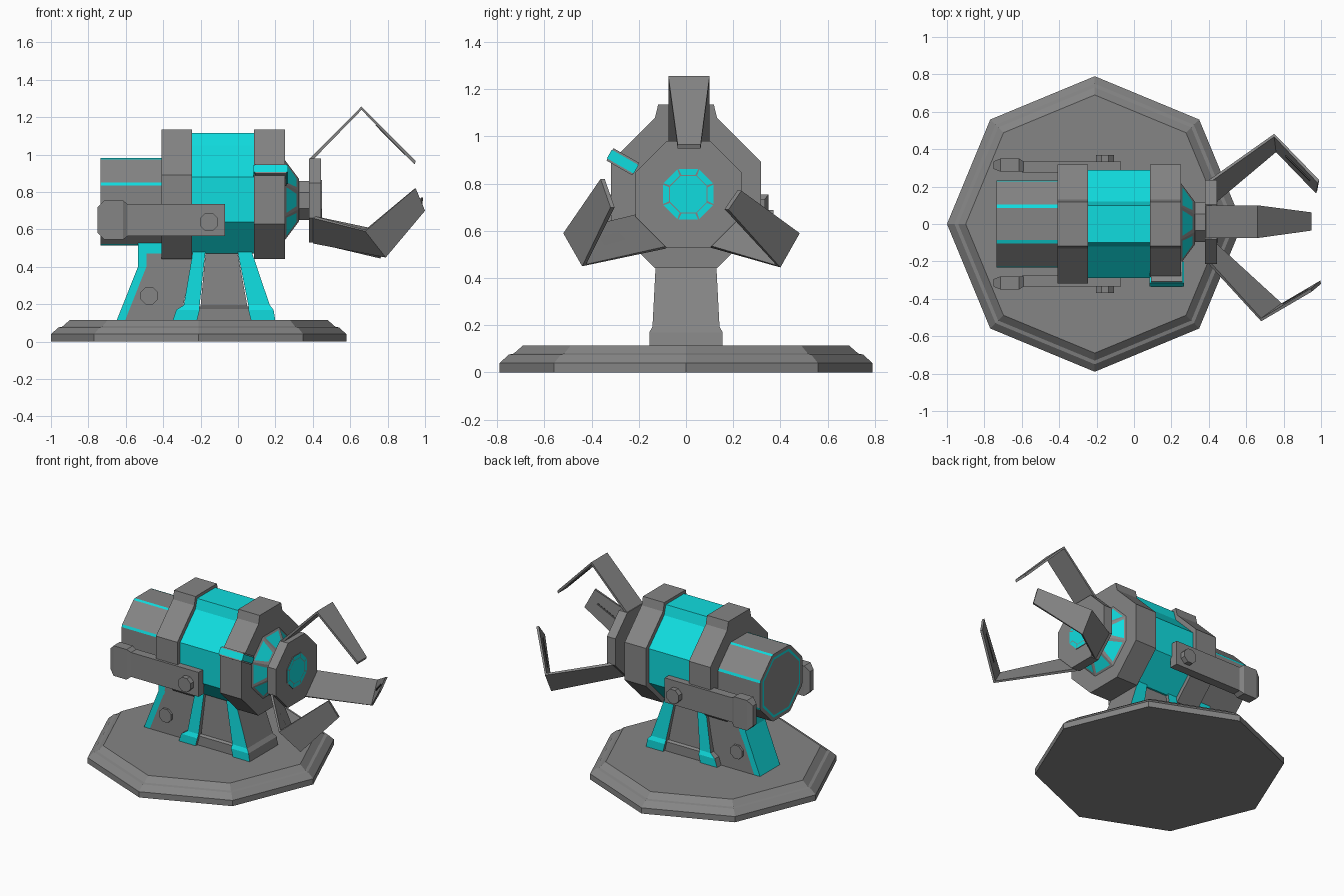
import bpy, bmesh
from math import sin, cos, pi
from mathutils import Vector, Matrix

cube = bpy.data.objects.get("Cube")
if cube:
    bpy.data.objects.remove(cube, do_unlink=True)


def material(name, rgb):
    m = bpy.data.materials.new(name)
    m.use_nodes = True
    m.diffuse_color = (*rgb, 1)
    m.node_tree.nodes["Principled BSDF"].inputs["Base Color"].default_value = (*rgb, 1)
    return m


GRAY = material("metal gray", (0.235, 0.235, 0.235))
CYAN = material("bright cyan", (0.005, 0.72, 0.74))
DARK = material("slot gray", (0.07, 0.07, 0.07))


def finish(name, bm, mats):
    mesh = bpy.data.meshes.new(name)
    bm.to_mesh(mesh)
    bm.free()
    ob = bpy.data.objects.new(name, mesh)
    bpy.context.collection.objects.link(ob)
    for m in mats:
        mesh.materials.append(m)
    return ob


def loft_bm(loops):
    """Closed solid through a list of equal-length vertex loops."""
    bm = bmesh.new()
    rows = [[bm.verts.new(p) for p in loop] for loop in loops]
    n = len(rows[0])
    for a, b in zip(rows, rows[1:]):
        for i in range(n):
            j = (i + 1) % n
            bm.faces.new((a[i], a[j], b[j], b[i]))
    bm.faces.new(rows[0])
    bm.faces.new(rows[-1])
    bmesh.ops.recalc_face_normals(bm, faces=bm.faces)
    return bm


def loft(name, loops, mats=(GRAY,), rule=None):
    bm = loft_bm(loops)
    if rule:
        for f in bm.faces:
            f.material_index = rule(f)
    return finish(name, bm, mats)


def octagon(a, turn=pi / 8):
    r = a / cos(pi / 8)
    return [(r * cos(turn + k * pi / 4), r * sin(turn + k * pi / 4)) for k in range(8)]


def along_x(x, outline, cz, cy=0):
    return [(x, cy + u, cz + v) for u, v in outline]


def block(name, sections, mats=(GRAY,), rule=None):
    """Tapered block from (z, x0, x1, half depth) sections."""
    return loft(name, [[(x0, -h, z), (x1, -h, z), (x1, h, z), (x0, h, z)]
                       for z, x0, x1, h in sections], mats, rule)


def bolt(name, x, z, r, y0, y1):
    return loft(name, [[(x + u, y, z + v) for u, v in octagon(r)] for y in (y0, y1)])


# Stepped octagonal base
c = cos(pi / 8)
loft("base", [[(-0.21 + u, v, z) for u, v in octagon(r * c, 0)]
              for z, r in ((0, 0.79), (0.04, 0.79), (0.076, 0.75), (0.08, 0.73), (0.115, 0.69))])

# Main barrel and its two collars, each with a raised top rib
MID = 0.76


def ribbed(a, half, top):
    o = octagon(a)
    return o[:2] + [(half, top - MID), (-half, top - MID)] + o[2:]


def ribbed_part(name, x0, x1, a, half, top, mat):
    p = ribbed(a, half, top)
    loft(name, [along_x(x, p, MID) for x in (x0, x1)], (mat,))


ribbed_part("barrel", -0.25, 0.09, 0.288, 0.1, 1.115, CYAN)
ribbed_part("rear_collar", -0.41, -0.245, 0.318, 0.118, 1.135, GRAY)
ribbed_part("front_collar", 0.085, 0.25, 0.318, 0.118, 1.135, GRAY)

# Tail with cyan edge stripes and an outlined end cap
verts = [Vector(p) for p in octagon(0.233)]
outline = []
for i, v in enumerate(verts):
    outline += [v.lerp(verts[i - 1], 0.05), v.lerp(verts[(i + 1) % 8], 0.05)]
bm = loft_bm([along_x(x, outline, 0.748) for x in (-0.735, -0.4)])
for f in bm.faces:
    f.material_index = int(f.calc_area() < 0.02)
cap = min(bm.faces, key=lambda f: f.calc_center_median().x)
bmesh.ops.inset_region(bm, faces=[cap], thickness=0.025)
edge = bmesh.ops.inset_region(bm, faces=[cap], thickness=0.016)["faces"]
for f in edge:
    f.material_index = 1
finish("tail", bm, (GRAY, CYAN))

# Nose cone with inset cyan windows
bm = loft_bm([along_x(x, octagon(a), 0.757, 0.005) for x, a in ((0.25, 0.215), (0.325, 0.115))])
sides = [f for f in bm.faces if len(f.verts) == 4]
bmesh.ops.inset_individual(bm, faces=sides, thickness=0.025)
for f in sides:
    f.material_index = 1
finish("nose_cone", bm, (GRAY, CYAN))

# Neck and claw hub
HY, HZ = 0.01, 0.755
loft("neck", [along_x(x, octagon(0.105), HZ, HY) for x in (0.31, 0.39)])
loft("claw_hub", [along_x(x, octagon(0.225), HZ, HY) for x in (0.38, 0.445)])

# Segmented lens
bm = loft_bm([along_x(x, octagon(0.11), HZ, HY) for x in (0.44, 0.449)])
lens = max(bm.faces, key=lambda f: f.calc_center_median().x)
rim = bmesh.ops.inset_region(bm, faces=[lens], thickness=0.035)["faces"]
bmesh.ops.inset_individual(bm, faces=rim, thickness=0.005)
for f in [lens] + rim:
    f.material_index = 1
finish("lens", bm, (GRAY, CYAN))


# Three bent claws, each given by edge pairs at hub, elbow and tip
def claw(name, pairs):
    axis = Vector((0.7, HY, HZ))
    pairs = [(Vector(a), Vector(b)) for a, b in pairs]
    loops = []
    for a, b in pairs:
        inward = (axis - (a + b) / 2)
        inward.x *= 0.3
        inward = inward.normalized() * 0.018
        loops.append([a, b, b + inward, a + inward])
    loft(name, loops)
    # Slim slot down the middle of the outer segment
    (a, b), (ta, tb) = pairs[1:]
    mid, end, side = (a + b) / 2, (ta + tb) / 2, (b - a).normalized() * 0.006
    normal = (end - mid).cross(side).normalized()
    if normal.dot(axis - mid) < 0:
        normal.negate()
    spots = []
    for t in (0.3, 0.85):
        p = mid.lerp(end, t) + normal * 0.012
        spots.append([p - side, p + side, p + side + normal * 0.006, p - side + normal * 0.006])
    loft(name + "_slot", spots, (DARK,))


claw("upper_claw", [((0.38, -0.075, 0.975), (0.38, 0.1, 0.975)),
                    ((0.66, -0.075, 1.257), (0.66, 0.1, 1.257)),
                    ((0.95, -0.035, 0.965), (0.95, 0.062, 0.965))])
claw("left_claw", [((0.4, 0.235, 0.66), (0.4, 0.1, 0.53)),
                   ((0.75, 0.482, 0.59), (0.76, 0.4, 0.445)),
                   ((0.99, 0.235, 0.77), (0.98, 0.18, 0.69))])
claw("right_claw", [((0.4, -0.215, 0.66), (0.4, -0.085, 0.525)),
                    ((0.68, -0.52, 0.59), (0.79, -0.44, 0.45)),
                    ((0.95, -0.362, 0.82), (1.0, -0.32, 0.7))])

# Side arms with a chamfered rear knob and a pivot bolt
for s, side in ((1, "left"), (-1, "right")):
    def section(x, h, y0, y1):
        return [(x, s * y, 0.65 + z) for y, z in ((y0, -h), (y1, -h), (y1, h), (y0, h))]
    loft(side + "_arm", [section(-0.6, 0.085, 0.275, 0.335), section(-0.07, 0.085, 0.275, 0.335)])
    loft(side + "_arm_knob", [section(-0.75, 0.07, 0.295, 0.335), section(-0.715, 0.105, 0.28, 0.35),
                              section(-0.615, 0.105, 0.28, 0.35), section(-0.59, 0.085, 0.28, 0.335)])
    bolt(side + "_arm_bolt", -0.155, 0.64, 0.048, s * 0.3, s * 0.37)
    bolt(side + "_support_bolt", -0.475, 0.245, 0.046, s * 0.09, s * 0.125)


# Sensor box on the front collar: gray casing with cyan faces
def tilted_box(name, size, mat):
    bm = bmesh.new()
    bmesh.ops.create_cube(bm, size=1)
    place = Matrix.Translation((0.175, -0.268, 0.893)) @ Matrix.Rotation(-0.52, 4, "X")
    bmesh.ops.transform(bm, verts=bm.verts, matrix=place @ Matrix.Diagonal((*size, 1)))
    finish(name, bm, (mat,))


tilted_box("sensor_casing", (0.17, 0.125, 0.06), GRAY)
tilted_box("sensor_light", (0.182, 0.131, 0.042), CYAN)

# Main pillar: recessed gray core between two cyan-sided legs
end_gray = lambda f: int(abs(f.normal.y) > 0.5)
block("pillar_core", [(0.11, -0.23, 0.08, 0.135), (0.18, -0.22, 0.07, 0.135),
                      (0.19, -0.2, 0.05, 0.12), (0.52, -0.17, -0.01, 0.105)])
block("pillar_rear_leg", [(0.11, -0.35, -0.22, 0.155), (0.17, -0.33, -0.205, 0.155),
                          (0.195, -0.29, -0.205, 0.142), (0.52, -0.235, -0.17, 0.125)],
      (GRAY, CYAN), end_gray)
block("pillar_front_leg", [(0.11, 0.07, 0.2, 0.155), (0.17, 0.055, 0.19, 0.155),
                           (0.195, 0.055, 0.17, 0.142), (0.52, -0.01, 0.06, 0.125)],
      (GRAY, CYAN), end_gray)

# Rear support: gray panel with a cyan back edge
block("rear_support", [(0.11, -0.605, -0.31, 0.11), (0.4, -0.49, -0.25, 0.11), (0.47, -0.49, -0.23, 0.11)])
block("rear_support_edge", [(0.11, -0.65, -0.6, 0.11), (0.4, -0.535, -0.485, 0.11),
                            (0.47, -0.535, -0.485, 0.11)], (CYAN,))
block("rear_support_cap", [(0.465, -0.535, -0.24, 0.11), (0.53, -0.535, -0.24, 0.11)], (CYAN,))
